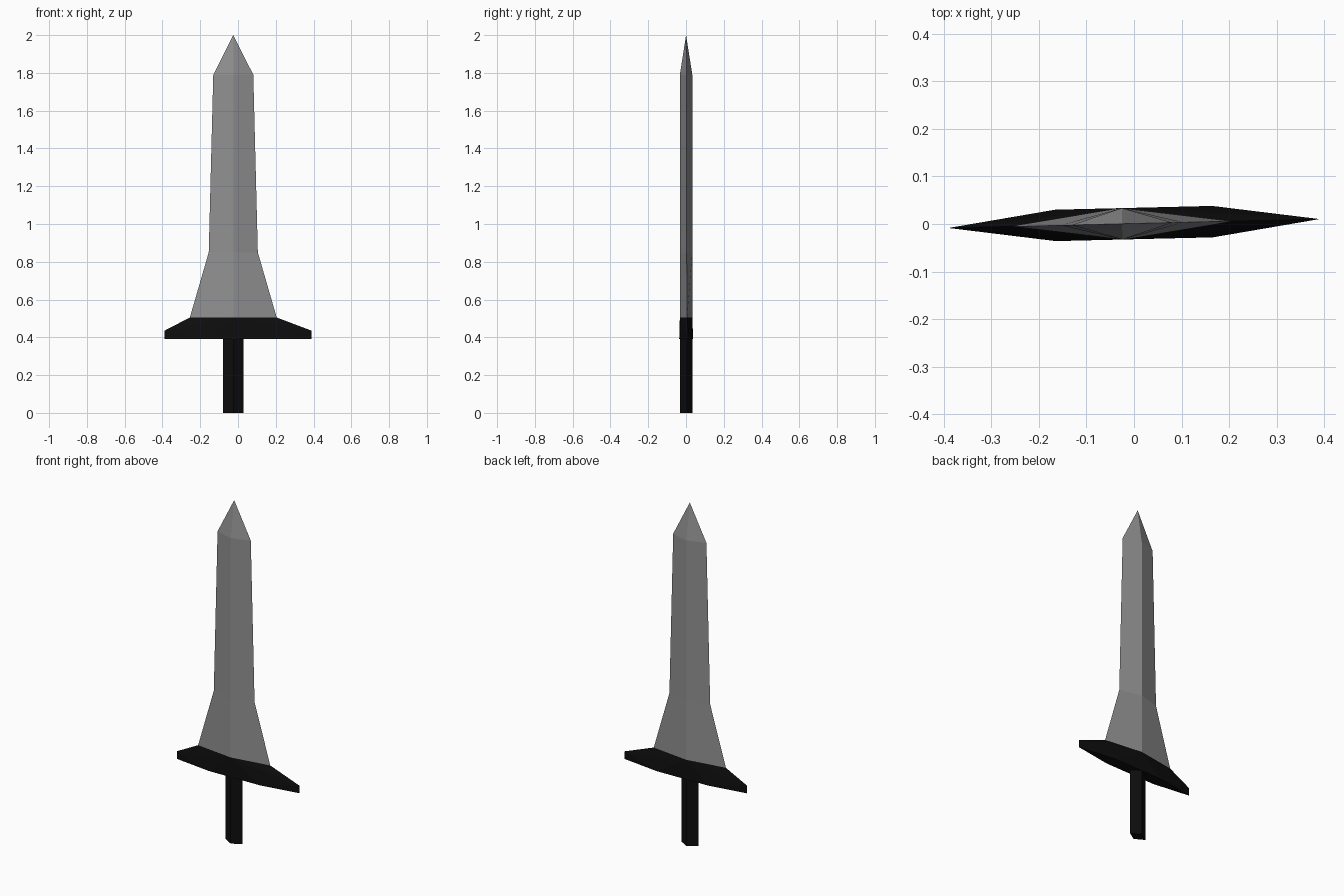
import bpy, bmesh, math

if "Cube" in bpy.data.objects:
    bpy.data.objects.remove(bpy.data.objects["Cube"])

TURN = 0.024      # slight twist of the whole sword about z
AXIS_X = -0.025   # blade and grip sit slightly left of the guard centre
THICK = 0.033     # half thickness


def material(name, grey):
    m = bpy.data.materials.new(name)
    m.diffuse_color = (grey, grey, grey, 1)
    m.use_nodes = True
    m.node_tree.nodes["Principled BSDF"].inputs["Base Color"].default_value = m.diffuse_color
    return m


def turned(x, y, z):
    return (x * math.cos(TURN) - y * math.sin(TURN),
            x * math.sin(TURN) + y * math.cos(TURN) + 0.001, z)


def finish(bm, name, mat):
    bmesh.ops.recalc_face_normals(bm, faces=bm.faces)
    me = bpy.data.meshes.new(name)
    bm.to_mesh(me)
    bm.free()
    me.materials.append(mat)
    bpy.context.collection.objects.link(bpy.data.objects.new(name, me))


def diamond(half, z):
    return [turned(AXIS_X + x, y, z)
            for x, y in ((half, 0), (0, THICK), (-half, 0), (0, -THICK))]


def loft(name, sections, mat, tip=None):
    """Diamond sections (half width, height), with an optional pointed end."""
    bm = bmesh.new()
    rings = [[bm.verts.new(p) for p in diamond(*s)] for s in sections]
    for a, b in zip(rings, rings[1:]):
        for i in range(4):
            j = (i + 1) % 4
            bm.faces.new((a[i], a[j], b[j], b[i]))
    bm.faces.new(rings[0])
    if tip:
        t = bm.verts.new(turned(AXIS_X, 0, tip))
        for i in range(4):
            bm.faces.new((rings[-1][i], rings[-1][(i + 1) % 4], t))
    else:
        bm.faces.new(rings[-1])
    finish(bm, name, mat)


steel = material("steel grey", 0.28)
black = material("black", 0.004)

# Blade: flared base, long taper, pointed tip
loft("blade", [(0.23, 0.505), (0.13, 0.85), (0.106, 1.79)], steel, tip=2.0)

# Grip: diamond bar
loft("grip", [(0.054, 0.0), (0.054, 0.392)], black)

# Guard: hexagonal base rising to the blade's diamond footprint
bm = bmesh.new()
points = diamond(0.23, 0.505)
for side in (-1, 1):
    points += [turned(side * 0.39, 0, z) for z in (0.39, 0.435)]
    points += [turned(side * 0.165, y, 0.39) for y in (-THICK, THICK)]
for p in points:
    bm.verts.new(p)
bmesh.ops.convex_hull(bm, input=bm.verts)
finish(bm, "guard", black)
